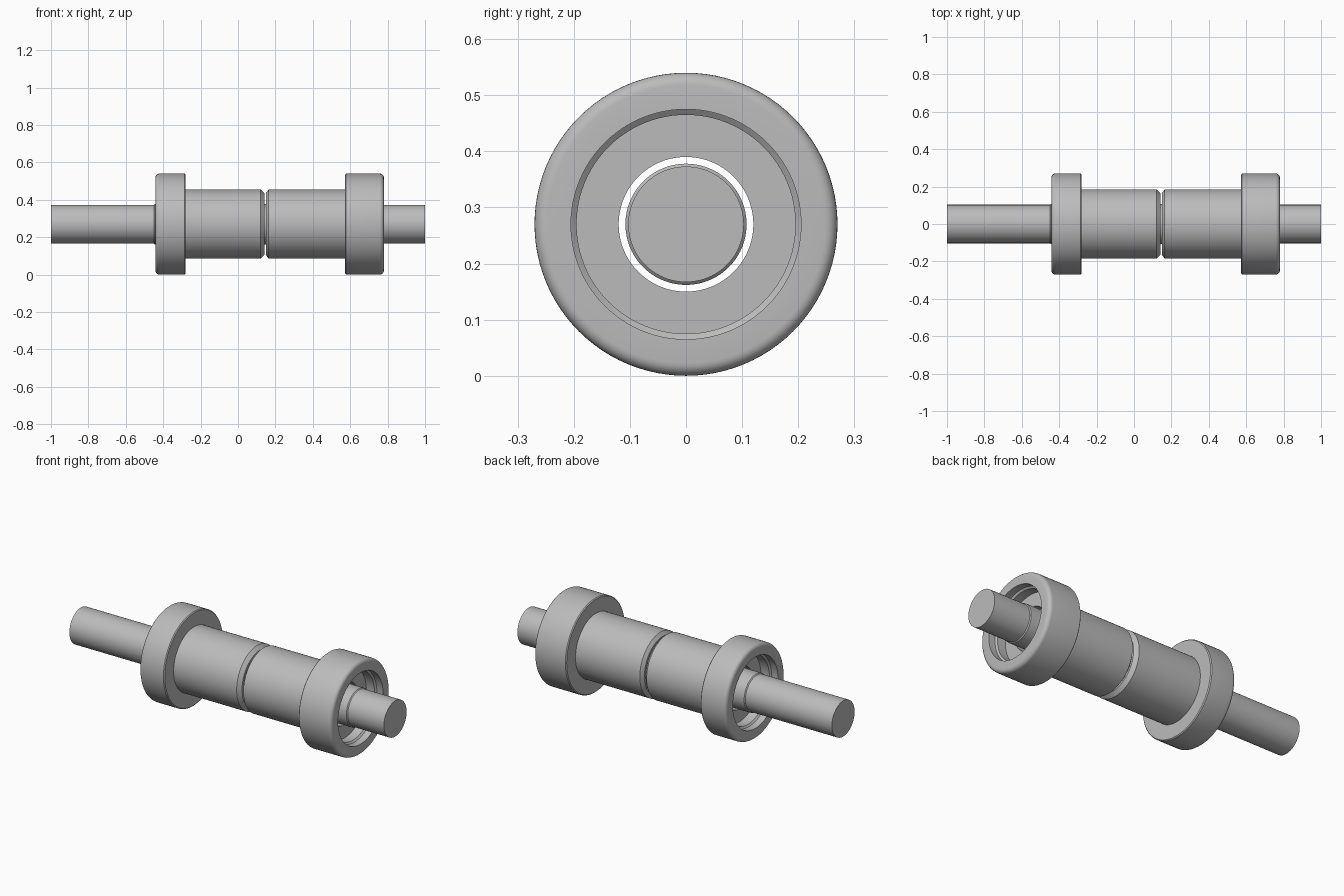
import bpy, bmesh, math

if "Cube" in bpy.data.objects:
    bpy.data.objects.remove(bpy.data.objects["Cube"])

AXIS_Z = 0.27
SEGMENTS = 96

steel = bpy.data.materials.new("grey steel")
steel.use_nodes = True
GREY = (0.5, 0.5, 0.5, 1)
steel.diffuse_color = GREY
steel.node_tree.nodes["Principled BSDF"].inputs["Base Color"].default_value = GREY


def lathe(name, profile, closed):
    """Spin (x, radius) points round the long axis; closed joins last to first."""
    bm = bmesh.new()
    rings = []
    for x, r in profile:
        rings.append([bm.verts.new((x, r * math.cos(a), r * math.sin(a)))
                      for a in (2 * math.pi * i / SEGMENTS for i in range(SEGMENTS))])
    pairs = list(zip(rings, rings[1:]))
    if closed:
        pairs.append((rings[-1], rings[0]))
    else:
        bm.faces.new(rings[0])
        bm.faces.new(rings[-1])
    for a, b in pairs:
        for i in range(SEGMENTS):
            j = (i + 1) % SEGMENTS
            bm.faces.new((a[i], a[j], b[j], b[i]))
    bmesh.ops.recalc_face_normals(bm, faces=bm.faces)
    mesh = bpy.data.meshes.new(name)
    bm.to_mesh(mesh)
    bm.free()
    mesh.materials.append(steel)
    obj = bpy.data.objects.new(name, mesh)
    obj.location.z = AXIS_Z
    bpy.context.collection.objects.link(obj)
    bpy.ops.object.select_all(action='DESELECT')
    obj.select_set(True)
    bpy.context.view_layer.objects.active = obj
    bpy.ops.object.shade_smooth_by_angle(angle=math.radians(28))
    return obj


def rounded(x, r, radius, side, steps=6):
    """Quarter-round corner from the rim onto the end face at x."""
    points = []
    for i in range(steps + 1):
        a = math.pi / 2 * i / steps
        points.append((x - side * radius * (1 - math.sin(a)),
                       r - radius * (1 - math.cos(a))))
    return points


def sleeve(name, side, joint, taper, shoulder, end, floor):
    """Flanged bush with a stepped counterbore in its open end."""
    profile = [(joint, 0.12), (joint, 0.165), (joint + side * taper, 0.185),
               (shoulder, 0.185), (shoulder, 0.265), (shoulder + side * 0.005, 0.27)]
    profile += rounded(end, 0.27, 0.022, side)
    step = end - side * 0.04
    profile += [(end, 0.205), (step, 0.205), (step - side * 0.008, 0.195),
                (floor, 0.195), (floor, 0.12)]
    return lathe(name, profile, True)


# Shaft with a slightly thicker middle
lathe("shaft", [(-1, 0.103), (-0.45, 0.103), (-0.445, 0.108),
                (0.765, 0.108), (0.77, 0.103), (1, 0.103)], False)

# Two flanged bushes meeting at a bevelled groove
sleeve("right_sleeve", -1, 0.141, 0.02, -0.28, -0.442, -0.34)
sleeve("left_sleeve", 1, 0.149, 0.015, 0.573, 0.78, 0.68)
